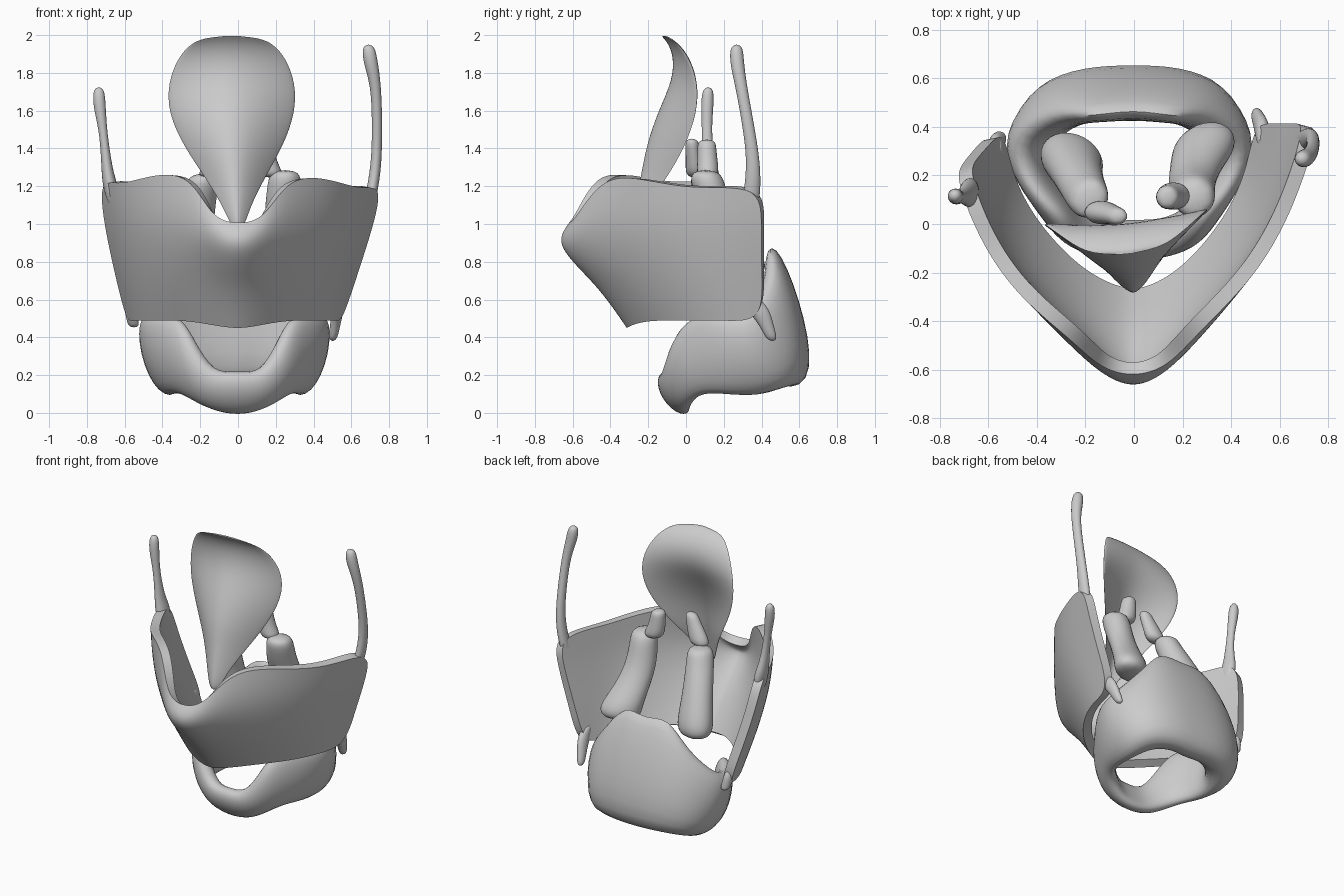
import bpy, bmesh, math
from mathutils import Vector


def finish(name, bm, levels, thickness=0, angle=50):
    me = bpy.data.meshes.new(name)
    bm.to_mesh(me)
    bm.free()
    ob = bpy.data.objects.new(name, me)
    bpy.context.collection.objects.link(ob)
    sub = ob.modifiers.new("smooth", 'SUBSURF')
    sub.levels = sub.render_levels = levels
    if thickness:
        sol = ob.modifiers.new("wall", 'SOLIDIFY')
        sol.thickness = thickness
        sol.offset = -1
    bpy.ops.object.select_all(action='DESELECT')
    ob.select_set(True)
    bpy.context.view_layer.objects.active = ob
    bpy.ops.object.convert(target='MESH')
    bpy.ops.object.shade_smooth_by_angle(angle=math.radians(angle))
    return ob


def loft(rows, wrap_row=False, wrap_all=False, caps=False):
    """Skin a list of equal-length point rows with quads."""
    bm = bmesh.new()
    vs = [[bm.verts.new(p) for p in row] for row in rows]
    n, m = len(vs), len(vs[0])
    for i in range(n if wrap_all else n - 1):
        for j in range(m if wrap_row else m - 1):
            a, b = vs[i], vs[(i + 1) % n]
            k = (j + 1) % m
            bm.faces.new((a[j], a[k], b[k], b[j]))
    if caps:
        bm.faces.new(vs[0][::-1])
        bm.faces.new(vs[-1])
    if wrap_row:
        bmesh.ops.recalc_face_normals(bm, faces=bm.faces)
    return bm


def tube(name, path, sides=8, turn=0.0):
    """Tapered upright tube; path points are (x, y, z, rx, ry)."""
    rings = []
    for x, y, z, rx, ry in path:
        ring = []
        for i in range(sides):
            a = 2 * math.pi * i / sides
            dx, dy = rx * math.cos(a), ry * math.sin(a)
            ring.append((x + dx * math.cos(turn) - dy * math.sin(turn),
                         y + dx * math.sin(turn) + dy * math.cos(turn), z))
        rings.append(ring)
    return finish(name, loft(rings, wrap_row=True, caps=True), 2)


# Shield cartilage: columns from the front keel to the back edge, bottom to top
columns = [
    [(0, -.32, .445), (0, -.48, .67), (0, -.735, .885), (0, -.63, 1.0)],
    [(.10, -.30, .46), (.13, -.45, .70), (.14, -.64, .90), (.14, -.59, 1.02)],
    [(.25, -.21, .49), (.28, -.35, .73), (.30, -.47, 1.0), (.27, -.44, 1.26)],
    [(.42, -.01, .49), (.46, -.13, .74), (.49, -.22, 1.0), (.49, -.23, 1.24)],
    [(.52, .20, .49), (.58, .11, .74), (.63, .05, 1.0), (.65, .04, 1.18)],
    [(.55, .41, .48), (.635, .40, .74), (.72, .40, 1.0), (.765, .395, 1.21)],
]


def left_side(p, c):
    s, w = c / 5, (p[2] - .5) / .7
    return (-p[0] * (1.07 - .11 * w), p[1] - s * s * (.03 + .18 * w),
            p[2] + .03 * s * w)


cols = [[left_side(p, c) for p in columns[c]] for c in range(5, 0, -1)] + columns
finish("shield_cartilage", loft(list(zip(*cols))), 3, .06)

# Upper and lower horns of the shield
tube("upper_horn_right", [
    (.675, .33, 1.04, .025, .04), (.70, .345, 1.13, .033, .05),
    (.72, .355, 1.23, .033, .045),
    (.735, .355, 1.36, .03, .037), (.737, .325, 1.55, .03, .034),
    (.73, .29, 1.74, .03, .034), (.70, .268, 1.86, .044, .042),
    (.69, .268, 1.955, .036, .036)])
tube("upper_horn_left", [
    (-.66, .13, 1.08, .025, .06), (-.675, .13, 1.2, .045, .07),
    (-.69, .125, 1.27, .035, .055),
    (-.70, .115, 1.36, .028, .036), (-.715, .11, 1.5, .023, .027),
    (-.735, .112, 1.63, .038, .038), (-.737, .118, 1.73, .032, .032)])
tube("lower_horn_right", [
    (.53, .34, .62, .025, .04), (.53, .38, .55, .036, .07),
    (.515, .425, .47, .03, .04), (.50, .46, .375, .026, .034)])
tube("lower_horn_left", [
    (-.565, .29, .62, .025, .04), (-.57, .32, .56, .036, .06),
    (-.56, .345, .50, .035, .035), (-.55, .36, .45, .033, .03)])

# Ring cartilage: low arch in front, tall plate behind
# station: outer bottom xyz, outer top xyz, bulge, wall at top, wall at bottom
stations = [
    (0, -.06, -.02, 0, -.16, .23, .05, .10, .10),
    (.16, -.05, .01, .14, -.14, .21, .05, .10, .10),
    (.27, .01, .07, .26, -.10, .40, .05, .09, .10),
    (.34, .09, .10, .33, .01, .53, .05, .09, .10),
    (.39, .22, .09, .46, .15, .52, .05, .10, .11),
    (.41, .42, .08, .54, .35, .52, .05, .15, .16),
    (.38, .60, .12, .34, .48, .72, .055, .12, .27),
    (.18, .69, .13, .19, .47, .92, .05, .08, .27),
    (0, .68, .12, 0, .51, .86, .05, .08, .26),
]


def ring_section(st, side):
    ob, ot, (bulge, th, tb) = Vector(st[0:3]), Vector(st[3:6]), st[6:9]
    k = .98 if side > 0 else 1.06
    ob.x *= side * k
    ot.x *= side * k
    hub = Vector((0, .22, 0))

    def inward(p, d):
        v = hub - Vector((p.x, p.y, 0))
        return p + v.normalized() * d
    om = inward((ob + ot) / 2, -bulge)
    return [ob, om, ot, inward(ot, th), inward(om, (th + tb) / 2 + bulge),
            inward(ob, tb)]


ring = [ring_section(s, 1) for s in stations]
ring += [ring_section(s, -1) for s in stations[-2:0:-1]]
finish("ring_cartilage", loft(ring, wrap_row=True, wrap_all=True), 2)

# Leaf-shaped lid: z, half width, centre y, edge y, mid thickness
leaf = [
    (.98, .03, -.29, -.27, .02), (1.10, .07, -.275, -.23, .03),
    (1.25, .155, -.245, -.12, .04), (1.42, .265, -.22, -.03, .045),
    (1.60, .342, -.155, .025, .06), (1.76, .342, -.075, .025, .08),
    (1.89, .29, -.065, -.015, .065), (1.97, .22, -.10, -.07, .04),
    (2.003, .13, -.135, -.12, .02),
]
rows = []
for z, hw, yc, ye, th in leaf:
    cx = -.033 * min(1, (z - .98) / .6)
    steps = (-1, -.67, -.33, 0, .33, .67, 1)

    def leaf_point(t, depth):
        y = yc + (ye - yc) * abs(t) ** 1.6 + .03 * t * hw / .33
        return (cx + hw * t, y + depth * (1 - .8 * t * t), z - .012 * t * t)
    rows.append([leaf_point(t, 0) for t in steps]
                + [leaf_point(t, th) for t in reversed(steps)])
finish("leaf_lid", loft(rows, wrap_row=True, caps=True), 2)

# Paired pyramids on the ring's rear rim, each with a small horn on top
tube("pyramid_left", [
    (-.25, .26, .72, .14, .10), (-.26, .27, .80, .155, .125),
    (-.245, .23, .93, .13, .11), (-.22, .17, 1.08, .11, .10),
    (-.19, .11, 1.20, .095, .10), (-.18, .10, 1.27, .08, .085)], turn=-.5)
tube("pyramid_right", [
    (.29, .31, .72, .14, .10), (.29, .32, .80, .155, .115),
    (.255, .24, .92, .125, .10), (.235, .16, 1.06, .11, .09),
    (.245, .12, 1.20, .10, .10), (.25, .10, 1.29, .09, .09)], turn=.5)
tube("small_horn_left", [
    (-.15, .05, 1.24, .09, .065), (-.12, .045, 1.32, .08, .055),
    (-.08, .035, 1.40, .06, .045), (-.06, .03, 1.455, .045, .04)], 6)
tube("small_horn_right", [
    (.18, .115, 1.24, .09, .075), (.15, .115, 1.32, .07, .065),
    (.14, .11, 1.40, .06, .06), (.135, .11, 1.45, .05, .055)], 6)
